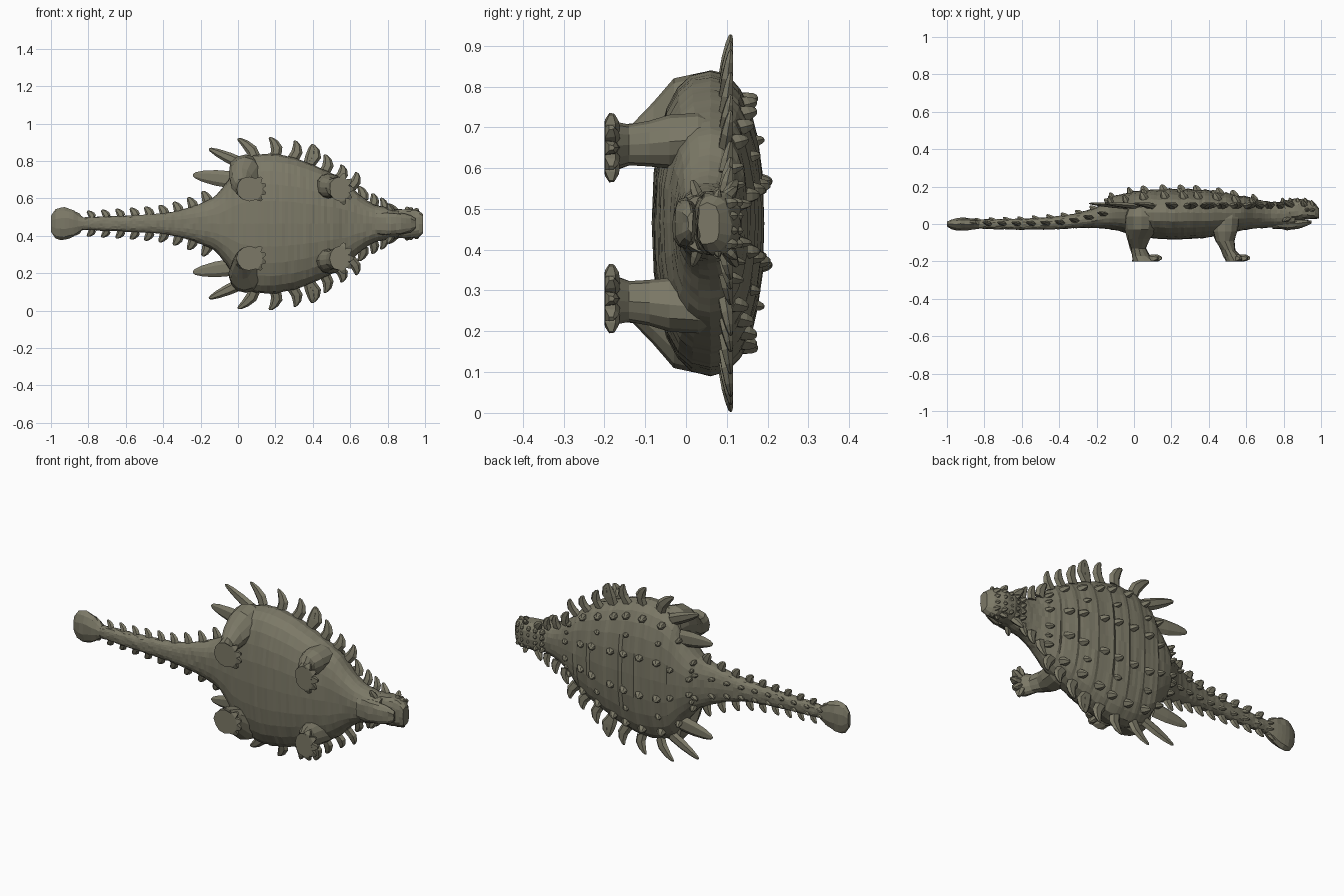
import bpy, bmesh, math, random
from mathutils import Vector

random.seed(4)
ZC = 0.465                      # the animal's mid plane (it lies sideways: y is its back)
hide = bpy.data.materials.new("olive_hide")
hide.diffuse_color = (0.20, 0.19, 0.135, 1)


def finish(bm, name):
    bmesh.ops.recalc_face_normals(bm, faces=bm.faces)
    me = bpy.data.meshes.new(name)
    bm.to_mesh(me)
    bm.free()
    me.materials.append(hide)
    ob = bpy.data.objects.new(name, me)
    bpy.context.collection.objects.link(ob)
    return ob


def skin(bm, rings):
    vs = [[bm.verts.new(p) for p in r] for r in rings]
    n = len(vs[0])
    for a, b in zip(vs, vs[1:]):
        for i in range(n):
            bm.faces.new((a[i], a[(i + 1) % n], b[(i + 1) % n], b[i]))
    bm.faces.new(vs[0])
    bm.faces.new(vs[-1])


def sample(st, x):
    """Smooth interpolation of stations (x, half width, mid y, top y, bottom y)."""
    k = max(0, min(len(st) - 2, sum(s[0] <= x for s in st) - 1))
    p = [Vector(st[max(0, min(len(st) - 1, k + j))][1:]) for j in (-1, 0, 1, 2)]
    t = (x - st[k][0]) / (st[k + 1][0] - st[k][0])
    return 0.5 * (2 * p[1] + (p[2] - p[0]) * t + (2 * p[0] - 5 * p[1] + 4 * p[2] - p[3]) * t * t
                  + (3 * p[1] - p[0] - 3 * p[2] + p[3]) * t ** 3)


def loft(name, st, steps, segs=24, n=2.4, ridge=0, jit=0.002):
    bm = bmesh.new()
    rings = []
    for i in range(steps + 1):
        x = st[0][0] + (st[-1][0] - st[0][0]) * i / steps
        hw, yc, yt, yb = sample(st, x)
        if ridge and -0.12 < x < 0.68:          # armour bands across the back
            yt += ridge * (1 - ((x + 0.12) / 0.1) % 1)
        ring = []
        for k in range(segs):
            a = math.tau * k / segs
            c, s = math.cos(a), math.sin(a)
            w = hw * math.copysign(abs(c) ** (2 / n), c)
            y = yc + ((yt - yc) if s > 0 else (yc - yb)) * math.copysign(abs(s) ** (2 / n), s)
            ring.append((x, y + random.uniform(-jit, jit), ZC + w + random.uniform(-jit, jit)))
        rings.append(ring)
    skin(bm, rings)
    return finish(bm, name)


def spike(bm, base, tip, width, thick, bend=0.0):
    """Flattened horn leaning backwards; base and tip are (x, y, w)."""
    b, t = Vector(base), Vector(tip)
    d = (t - b).normalized()
    side = d.cross(Vector((0, 1, 0))).normalized()
    up = side.cross(d)
    for s in (1, -1):
        rings = []
        for f, sc in ((0, 1), (0.4, 0.92), (0.75, 0.65), (0.95, 0.35), (1, 0.12)):
            c = b.lerp(t, f) + Vector((bend * 4 * f * (1 - f), 0, 0))
            ring = []
            for k in range(6):
                a = math.tau * k / 6
                p = c + (side * width * math.cos(a) + up * thick * math.sin(a)) * sc
                ring.append((p.x, p.y, ZC + s * p.z))
            rings.append(ring)
        skin(bm, rings)


def limb(name, rings, toes):
    """Leg from (y, x, w, radius x, radius w) rings with claws, on both sides."""
    for s, side in ((1, "left"), (-1, "right")):
        bm = bmesh.new()
        out = []
        for y, x, w, rx, rw in rings:
            out.append([(x + rx * math.cos(math.tau * k / 12) + random.uniform(-.004, .004), y,
                         ZC + s * (w + rw * math.sin(math.tau * k / 12))) for k in range(12)])
        skin(bm, out)
        for a in toes:
            y, x, w, rx, rw = rings[-1]
            d = Vector((math.cos(a), 0, s * math.sin(a)))
            c = Vector((x + rx * 0.6 * math.cos(a), y + 0.018, ZC + s * (w + rw * 0.6 * math.sin(a))))
            q = Vector((-d.z, 0, d.x)) * 0.019
            h = Vector((0, 0.02, 0))
            skin(bm, [[c + d * f + (q * u + h * v) * sc for u, v in
                       ((1, -0.9), (0.8, 0.5), (0, 1), (-0.8, 0.5), (-1, -0.9))]
                      for f, sc in ((0, 1), (0.03, 0.9), (0.05, 0.35))])
        finish(bm, side + "_" + name)


# Trunk, neck and tail
BODY = [(-0.9, .03, .0, .022, -.022), (-0.75, .037, .0, .026, -.028), (-0.6, .043, .0, .028, -.03),
        (-0.4, .055, .005, .042, -.028), (-0.3, .075, .02, .06, -.022), (-0.2, .108, .04, .09, -.022),
        (-0.12, .15, .06, .135, -.03), (-0.05, .235, .065, .16, -.045), (0.0, .32, .065, .17, -.06),
        (0.07, .362, .062, .177, -.073), (0.18, .374, .06, .183, -.082), (0.3, .352, .06, .18, -.08),
        (0.4, .315, .06, .175, -.072), (0.5, .27, .06, .16, -.055), (0.58, .225, .06, .145, -.035),
        (0.65, .155, .058, .132, -.025), (0.72, .105, .055, .12, -.02), (0.8, .085, .055, .115, -.02),
        (0.86, .07, .055, .11, -.015)]
loft("trunk_and_tail", BODY, 110, ridge=0.009)


def top(x, w):
    hw, yc, yt, yb = sample(BODY, x)
    return yc + (yt - yc) * max(0, 1 - abs(w / hw) ** 2.4) ** (1 / 2.4)


# Tail club
loft("tail_club", [(-1, .045, -.002, .012, -.012), (-0.97, .082, -.002, .028, -.03),
                   (-0.92, .086, 0, .034, -.036), (-0.87, .066, 0, .03, -.03),
                   (-0.83, .035, 0, .022, -.025)], 7, segs=10, n=2.1, jit=.003)

# Head: skull with drooping beak, and lower jaw
loft("skull", [(0.77, .07, .06, .115, .01), (0.83, .078, .065, .128, .012), (0.88, .08, .07, .136, .02),
               (0.93, .078, .07, .13, .026), (0.97, .068, .06, .108, .027), (0.99, .05, .05, .085, .03)],
     10, segs=16, n=2.6, jit=.004)
loft("lower_jaw", [(0.74, .06, .0, .03, -.026), (0.82, .062, 0, .03, -.032), (0.88, .055, .003, .025, -.026),
                   (0.93, .042, .01, .022, -.008), (0.95, .025, .013, .018, .004)], 8, segs=12, jit=.003)
bm = bmesh.new()
for x, y, w, tx, ty, tw, r in ((.84, .1, .06, .80, .125, .105, .025), (.82, .03, .06, .80, .015, .105, .022),
                               (.91, .1, .065, .90, .125, .088, .02), (.95, .075, .06, .96, .08, .082, .018)):
    spike(bm, (x, y, w), (tx, ty, tw), r, r * .7)
for x in (.8, .84, .88, .92, .955):             # knobs over the skull
    for w in (.015, .047):
        y = .118 if x < .94 else .105
        spike(bm, (x, y - .008, w), (x - .008, y + .022, w + .004), .016, .014)
for w in (.055,):                               # brow over each eye
    spike(bm, (.925, .075, .07), (.925, .08, .088), .014, .012)
finish(bm, "head_horns")

# Large flat spikes along the flanks
bm = bmesh.new()
for bx, bw, tx, tw, r, bend in ((-.04, .235, -.24, .26, .045, 0), (.02, .32, -.155, .40, .032, .0),
                                (.09, .35, .0, .455, .034, .02), (.2, .36, .17, .462, .034, .02),
                                (.29, .34, .305, .445, .033, .02), (.37, .31, .445, .40, .032, -.0),
                                (.39, .31, .35, .43, .03, .03), (.46, .27, .465, .37, .033, .02),
                                (.53, .23, .555, .315, .032, .02), (.6, .19, .635, .275, .03, .015),
                                (.67, .12, .645, .2, .03, .012), (.72, .09, .72, .162, .028, .01),
                                (.78, .07, .765, .138, .024, .01)):
    if (bx, tx) in ((.37, .445), (.39, .35)):   # close pair merged into one spike
        bx, tx, tw = .38, .40, .425
    spike(bm, (bx, .095, bw), (tx, .11, tw), r, .017, bend)
finish(bm, "flank_spikes")

# Small spikes down both sides and the top of the tail
bm = bmesh.new()
for i in range(10):
    x = -.16 - i * .077
    hw, yc, yt, yb = sample(BODY, x)
    r = .03 - i * .0011
    spike(bm, (x, yc, hw * .85), (x - .03, yc + .01, hw + .048 - i * .002), r, .013, .006)
    spike(bm, (x + .03, top(x + .03, hw * .4) - .008, hw * .45), (x, yt + .018 - i * .0012, hw * .55),
          .012, r * .6)
finish(bm, "tail_spikes")

# Rows of keeled scutes over the back
bm = bmesh.new()
for i in range(9):
    x = -.12 + i * .095
    hw = sample(BODY, x)[0]
    for f, size in ((.27, 1), (.55, .75), (.8, 1)):
        if f == .55 and i % 2:
            continue
        xx, w = x + random.uniform(-.015, .015), hw * f
        y = top(xx, w)
        r = .026 * size * (1 if .0 < x < .6 else .75)
        spike(bm, (xx, y - .012, w), (xx - .018, y + .03 * size, w + .012 * f), r * .8, r)
finish(bm, "back_scutes")

# Legs
limb("hind_leg", [(.09, .04, .28, .07, .07), (.04, .04, .285, .09, .085), (-.03, .035, .265, .082, .09),
                  (-.08, .022, .225, .06, .072), (-.13, .022, .195, .042, .05), (-.17, .038, .185, .05, .055),
                  (-.2, .06, .185, .068, .066)], (-.75, -.25, .25, .75))
limb("front_leg", [(.08, .5, .2, .06, .05), (.03, .49, .205, .075, .065), (-.04, .485, .2, .065, .066),
                   (-.09, .485, .195, .05, .056), (-.14, .505, .192, .038, .05), (-.17, .525, .19, .046, .058),
                   (-.2, .54, .185, .05, .064)], (-1.2, -.6, 0, .6, 1.2))
